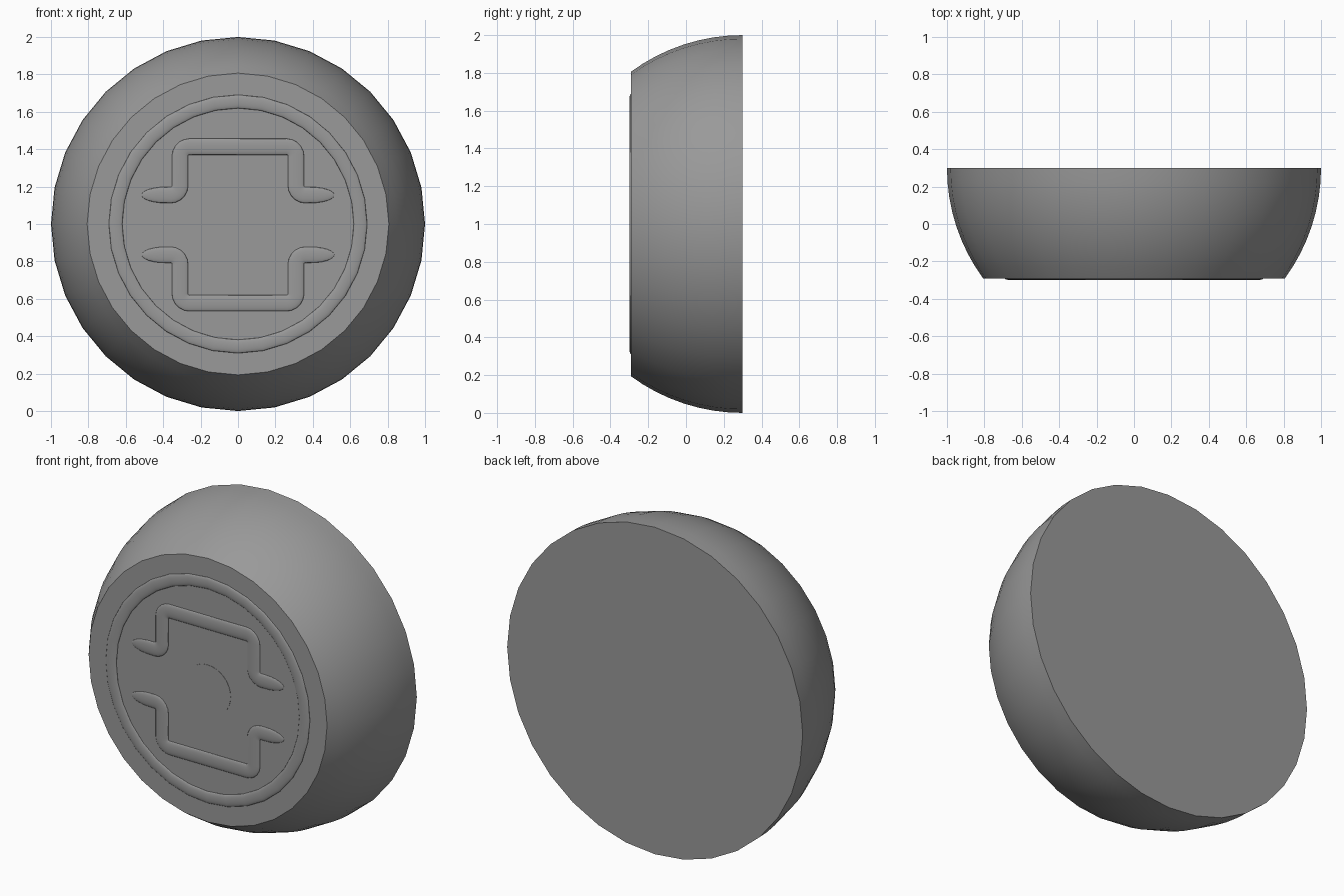
import bpy, bmesh, math
from mathutils import Vector

cube = bpy.data.objects.get("Cube")
if cube:
    bpy.data.objects.remove(cube)

grey = bpy.data.materials.new("plain grey")
grey.use_nodes = True
colour = (0.32, 0.32, 0.32, 1)
grey.diffuse_color = colour
grey.node_tree.nodes["Principled BSDF"].inputs["Base Color"].default_value = colour

SEGMENTS = 32
BACK, FACE = 0.3, -0.291


def lathe(name, profile):
    """Spin (radius, y) points about the y axis through z = 1; cap both ends."""
    bm = bmesh.new()
    rings = []
    for r, y in profile:
        angles = [math.tau * i / SEGMENTS for i in range(SEGMENTS)]
        rings.append([bm.verts.new((r * math.cos(a), y, 1 + r * math.sin(a))) for a in angles])
    for a, b in zip(rings, rings[1:]):
        for i in range(SEGMENTS):
            j = (i + 1) % SEGMENTS
            bm.faces.new((a[i], a[j], b[j], b[i]))
    bm.faces.new(rings[0])
    bm.faces.new(rings[-1])
    bmesh.ops.recalc_face_normals(bm, faces=bm.faces)
    mesh = bpy.data.meshes.new(name)
    bm.to_mesh(mesh)
    bm.free()
    ob = bpy.data.objects.new(name, mesh)
    bpy.context.collection.objects.link(ob)
    finish(ob)
    return ob


def finish(ob):
    ob.data.materials.append(grey)
    bpy.ops.object.select_all(action='DESELECT')
    ob.select_set(True)
    bpy.context.view_layer.objects.active = ob
    if ob.type == 'CURVE':
        bpy.ops.object.convert(target='MESH')
    bpy.ops.object.shade_smooth_by_angle(angle=math.radians(35))


def ridge(name, points, depth, cyclic=False):
    """Flattened tube along (x, z, thickness) points on the front face."""
    curve = bpy.data.curves.new(name, 'CURVE')
    curve.dimensions = '3D'
    curve.bevel_depth = depth
    curve.bevel_resolution = 4
    spline = curve.splines.new('POLY')
    spline.points.add(len(points) - 1)
    spline.use_cyclic_u = cyclic
    for p, (x, z, radius) in zip(spline.points, points):
        p.co = (x, 0, z, 1)
        p.radius = radius
    ob = bpy.data.objects.new(name, curve)
    bpy.context.collection.objects.link(ob)
    ob.location.y = FACE
    ob.scale.y = 0.009 / depth
    finish(ob)


def bend(corner, before, after, radius=0.05, steps=5):
    """Round a right-angled corner of a path."""
    c = Vector(corner)
    u = (Vector(before) - c).normalized() * radius
    v = (Vector(after) - c).normalized() * radius
    turns = [math.pi / 2 * i / steps for i in range(steps + 1)]
    return [(*(c + u * (1 - math.sin(t)) + v * (1 - math.cos(t))), 1) for t in turns]


# Domed body, a slice of a sphere with a flat face and flat back
depth = math.asin(BACK - FACE)
lathe("domed_body", [(math.cos(depth * i / 8), BACK - math.sin(depth * i / 8)) for i in range(9)])

# Thin centre disc
lathe("centre_disc", [(0.155, FACE + 0.01), (0.155, FACE - 0.002)])

# Raised ring
turns = [math.tau * i / SEGMENTS for i in range(SEGMENTS)]
ridge("raised_ring", [(0.655 * math.cos(t), 1 + 0.655 * math.sin(t), 1) for t in turns], 0.036, True)

# Raised brackets with tapered ends, mirrored above and below the centre
for name, side in (("upper_bracket", 1), ("lower_bracket", -1)):
    low, high = 0.995 + side * 0.16, 0.995 + side * 0.418
    tip, foot, top = (0.515, low), (0.31, low), (0.31, high)
    taper = [i / 6 for i in range(6)]
    half = [(0.515 - 0.13 * (1 - math.cos(t * math.pi / 2)), low, math.sin(t * math.pi / 2)) for t in taper]
    half += bend(foot, tip, top) + bend(top, foot, (0, high))
    ridge(name, half + [(-x, z, r) for x, z, r in reversed(half)], 0.043)
